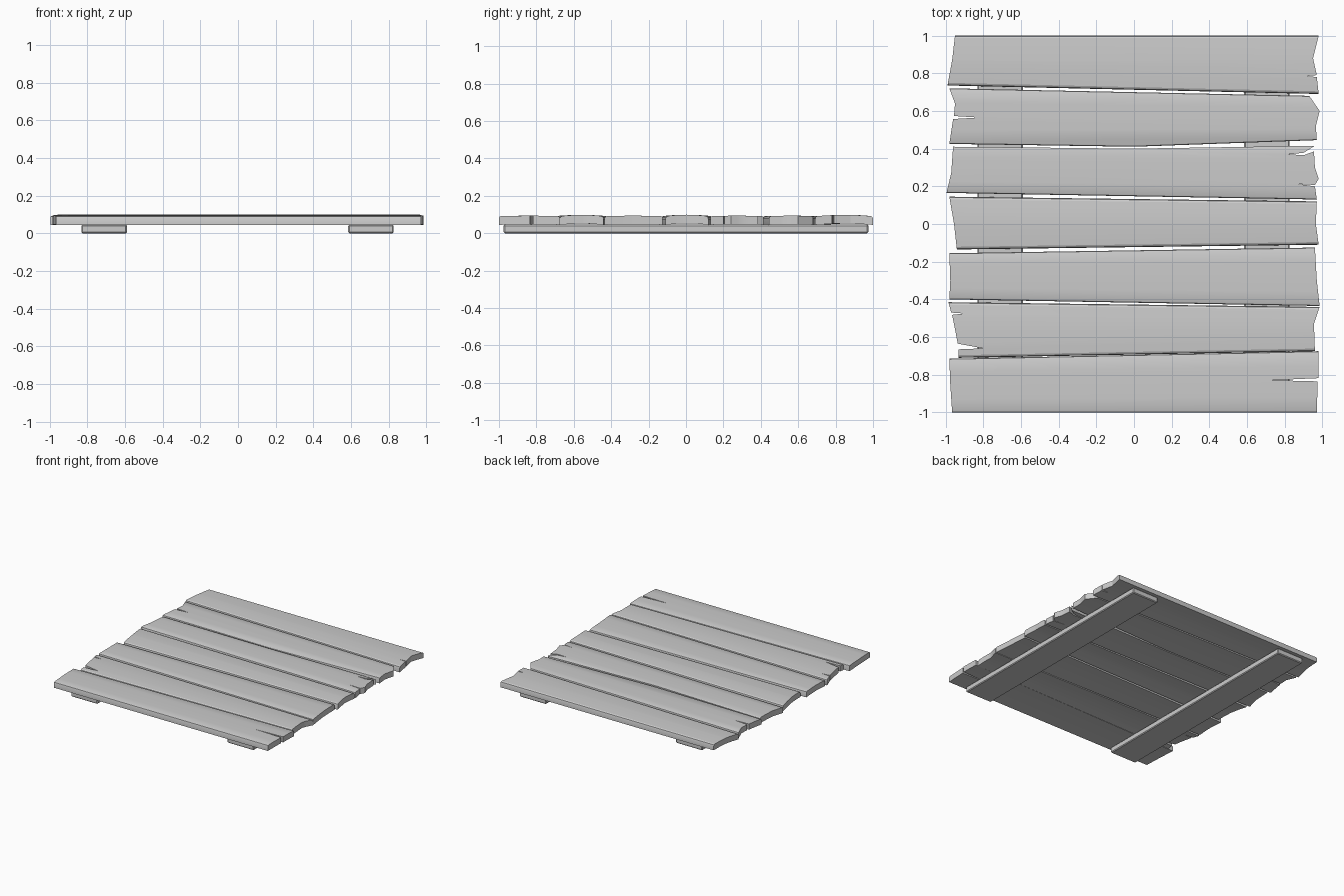
import bpy, bmesh
from mathutils import Vector

if "Cube" in bpy.data.objects:
    bpy.data.objects.remove(bpy.data.objects["Cube"])

BASE, THICK = 0.045, 0.046


def finish(name, bm):
    bmesh.ops.recalc_face_normals(bm, faces=bm.faces)
    mesh = bpy.data.meshes.new(name)
    bm.to_mesh(mesh)
    bm.free()
    ob = bpy.data.objects.new(name, mesh)
    bpy.context.collection.objects.link(ob)
    bpy.ops.object.select_all(action='DESELECT')
    ob.select_set(True)
    bpy.context.view_layer.objects.active = ob
    bpy.ops.object.shade_smooth_by_angle(angle=0.4)
    return ob


def plank(name, right, left, arch=0.003, chamfer=0.01, low_mid=(), top_mid=()):
    """right end runs bottom to top, left end runs top to bottom"""
    outline = list(low_mid) + right + list(top_mid) + left
    bm = bmesh.new()
    face = bm.faces.new([bm.verts.new((x, y, BASE)) for x, y in outline])
    up = bmesh.ops.extrude_face_region(bm, geom=[face])["geom"]
    for v in up:
        if isinstance(v, bmesh.types.BMVert):
            v.co.z += THICK
    # worn long upper edges
    long_edges = [e for e in bm.edges
                  if abs(e.verts[0].co.x - e.verts[1].co.x) > 0.8
                  and min(v.co.z for v in e.verts) > BASE + 0.01]
    bmesh.ops.bevel(bm, geom=long_edges, offset=chamfer, segments=2,
                    profile=0.5, affect='EDGES')
    # lengthwise cuts so the board can cup slightly
    (rbx, rby), (rtx, rty) = right[0], right[-1]
    (ltx, lty), (lbx, lby) = left[0], left[-1]
    for f in (0.25, 0.5, 0.75):
        a = Vector((-1, lby + (lty - lby) * f, 0))
        b = Vector((1, rby + (rty - rby) * f, 0))
        d = b - a
        bmesh.ops.bisect_plane(bm, geom=bm.verts[:] + bm.edges[:] + bm.faces[:],
                               plane_co=a, plane_no=(-d.y, d.x, 0))
    for v in bm.verts:
        s = (v.co.x + 1) / 2
        lo, hi = lby + (rby - lby) * s, lty + (rty - lty) * s
        t = max(-1, min(1, 2 * (v.co.y - lo) / (hi - lo) - 1))
        v.co.z += arch * (1 - t * t)
    finish(name, bm)


# deck boards, back to front
plank("plank_1",
      [(.98, .69), (.97, .78), (.91, .785), (.97, .79), (.95, .88), (.98, 1)],
      [(-.95, 1), (-.965, .87), (-.99, .735)], arch=0.007, chamfer=0.014)
plank("plank_2",
      [(.97, .445), (.965, .52), (.985, .6), (.93, .68)],
      [(-.98, .72), (-.95, .64), (-.955, .573), (-.825, .565), (-.96, .557),
       (-.98, .425)], low_mid=[(0, .41)])
plank("plank_3",
      [(.97, .13), (.96, .2), (.86, .213), (.96, .207), (.98, .24), (.96, .3),
       (.955, .385), (.9, .365), (.82, .37), (.9, .378), (.96, .415)],
      [(-.96, .41), (-.97, .27), (-.995, .165)], top_mid=[(0, .4)])
plank("plank_4",
      [(.98, -.11), (.965, 0), (.97, .12)],
      [(-.98, .145), (-.955, 0), (-.94, -.135)], arch=0.008, chamfer=0.014)
plank("plank_5",
      [(.985, -.435), (.97, -.3), (.96, -.125)],
      [(-.98, -.155), (-.975, -.3), (-.98, -.4)])
plank("plank_6",
      [(.96, -.675), (.955, -.53), (.985, -.44)],
      [(-.985, -.415), (-.97, -.47), (-.9, -.475), (-.965, -.482),
       (-.935, -.635), (-.8, -.66), (-.93, -.665), (-.93, -.71)],
      arch=0.007, chamfer=0.014)
plank("plank_7",
      [(.97, -1), (.975, -.835), (.73, -.829), (.98, -.818), (.98, -.675)],
      [(-.98, -.715), (-.975, -.85), (-.965, -1)])

# cross battens underneath
for name, x in (("batten_left", -0.71), ("batten_right", 0.705)):
    bm = bmesh.new()
    bmesh.ops.create_cube(bm, size=1)
    for v in bm.verts:
        v.co = Vector((x + v.co.x * 0.24, v.co.y * 1.95, (v.co.z + 0.5) * 0.046))
    bmesh.ops.bevel(bm, geom=bm.edges[:], offset=0.006, segments=1, affect='EDGES')
    finish(name, bm)
